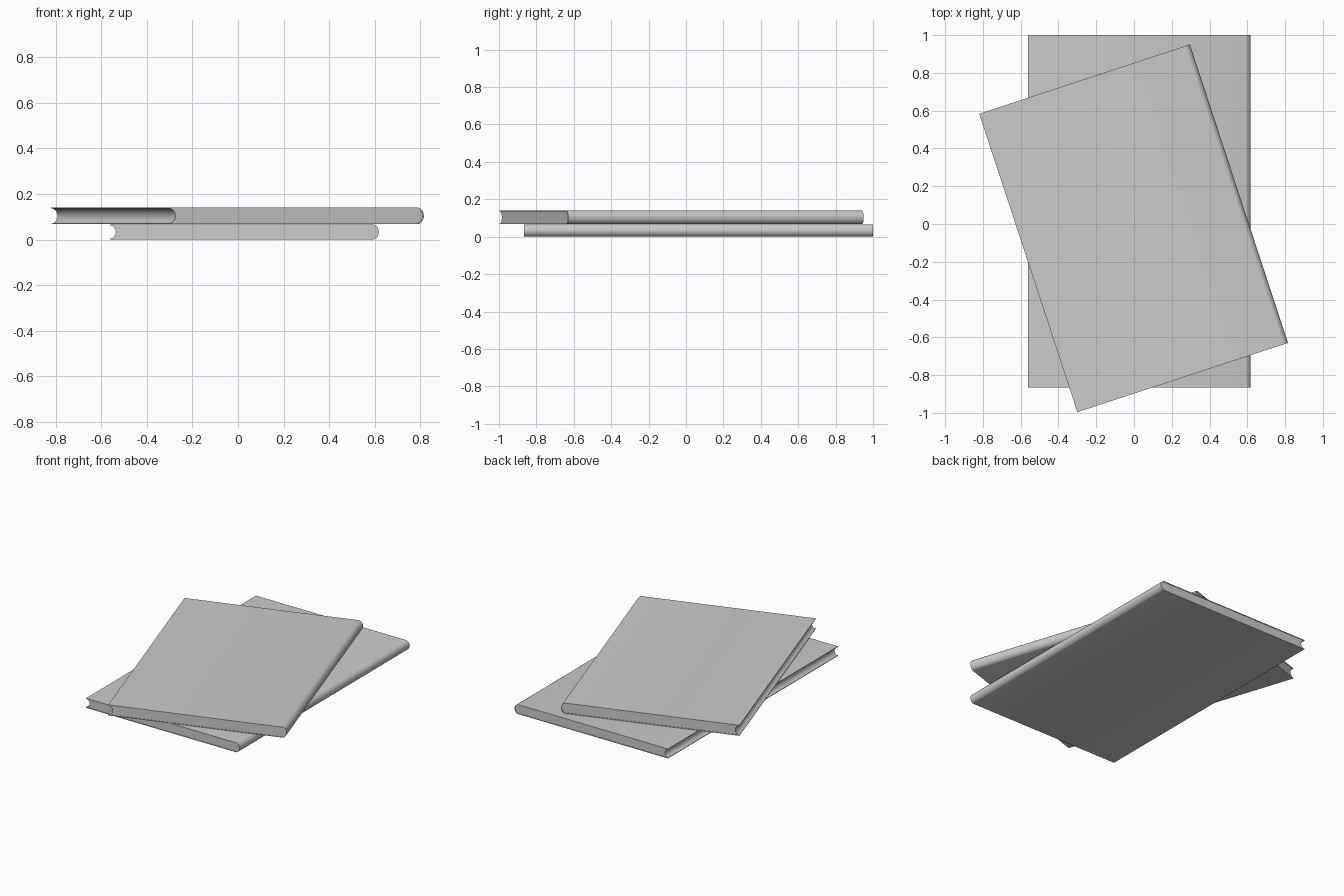
import bpy, math
from mathutils import Matrix

if "Cube" in bpy.data.objects:
    bpy.data.objects.remove(bpy.data.objects["Cube"])

COVER = 0.004     # cover board thickness
STEPS = 12        # segments in each rounded edge


def arc(x, z0, z1, bulge):
    """Circular arc from (x, z0) to (x, z1), bulging towards +x by bulge."""
    half = (z1 - z0) / 2
    r = (half * half + bulge * bulge) / (2 * bulge)
    a = math.asin(min(1, half / r))
    cx, cz = x + bulge - r, (z0 + z1) / 2
    return [(cx + r * math.cos(t), cz + r * math.sin(t))
            for t in (a * (2 * i / STEPS - 1) for i in range(STEPS + 1))]


def extrude(name, profile, length, placement):
    """Extrude an x-z profile along y, centred on y = 0."""
    n = len(profile)
    verts = [(x, y, z) for y in (-length / 2, length / 2) for x, z in profile]
    faces = [(i, (i + 1) % n, n + (i + 1) % n, n + i)[::-1] for i in range(n)]
    faces += [tuple(range(n)), tuple(range(2 * n - 1, n - 1, -1))]
    mesh = bpy.data.meshes.new(name)
    mesh.from_pydata(verts, [], faces)
    mesh.update()
    ob = bpy.data.objects.new(name, mesh)
    bpy.context.collection.objects.link(ob)
    ob.matrix_world = placement
    bpy.ops.object.select_all(action='DESELECT')
    ob.select_set(True)
    bpy.context.view_layer.objects.active = ob
    bpy.ops.object.shade_smooth_by_angle(angle=math.radians(35))


def book(name, width, length, z0, z1, bulge, centre, angle):
    placement = (Matrix.Translation((centre[0], centre[1], 0))
                 @ Matrix.Rotation(math.radians(angle), 4, 'Z'))
    left, spine = -width / 2, width / 2 - bulge
    # wraparound cover with rounded spine
    outer = arc(spine, z0, z1, bulge)
    inner = arc(spine, z0 + COVER, z1 - COVER, bulge - COVER)
    cover = ([(left, z0)] + outer + [(left, z1), (left, z1 - COVER)]
             + inner[::-1] + [(left, z0 + COVER)])
    extrude(name + "_cover", cover, length, placement)
    # page block with hollow fore edge
    hollow = arc(left + 0.006, z0 + COVER, z1 - COVER, bulge - COVER)
    extrude(name + "_pages", inner + hollow[::-1], length - 0.006, placement)


book("lower_book", 1.18, 1.866, 0.0, 0.066, 0.024, (0.028, 0.067), 0)
book("upper_book", 1.174, 1.663, 0.067, 0.140, 0.026, (-0.002, -0.023), 18.2)
